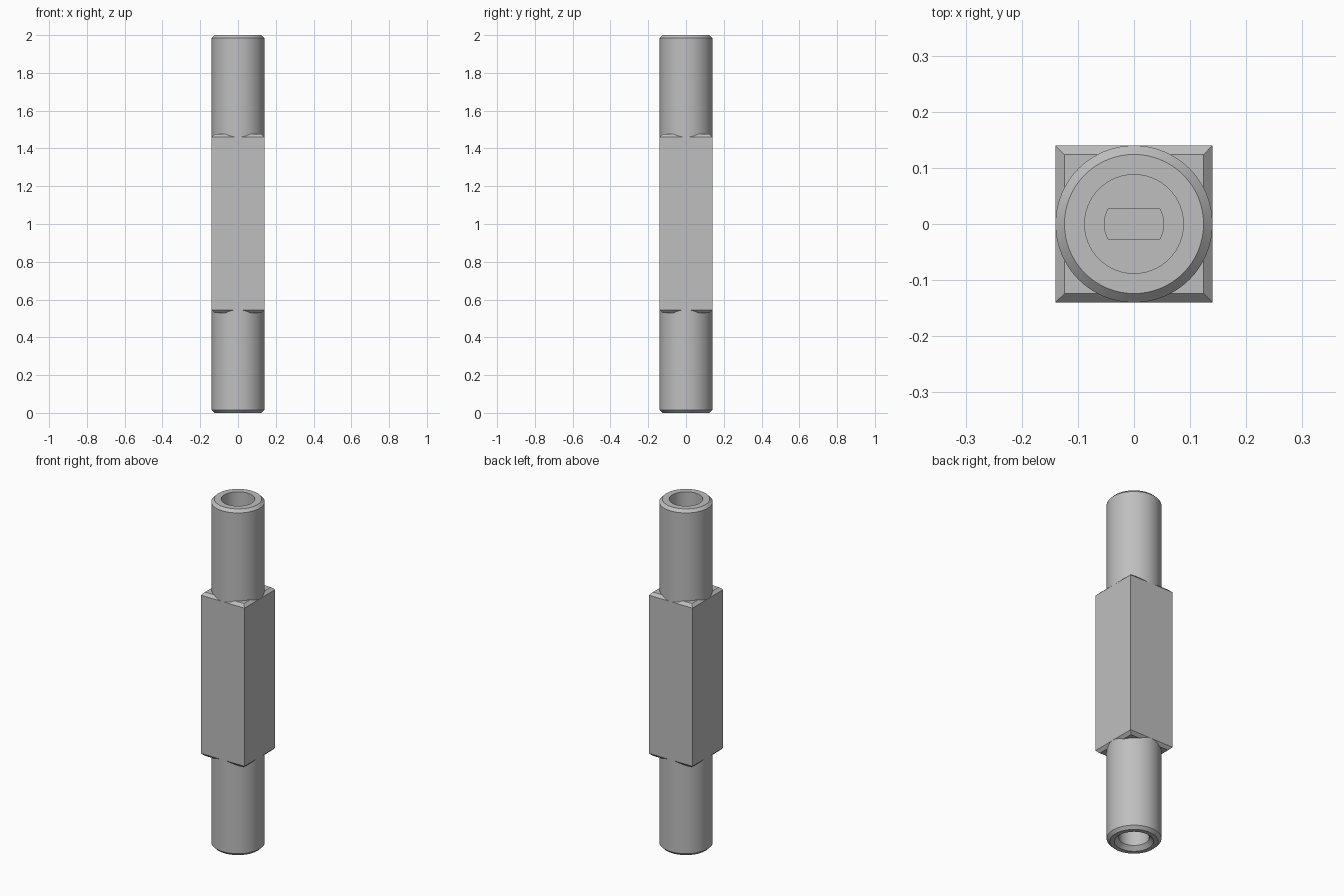
import bpy, bmesh, math

old = bpy.data.objects.get("Cube")
if old:
    bpy.data.objects.remove(old, do_unlink=True)

steel = bpy.data.materials.new("plain grey steel")
steel.use_nodes = True
GREY = (0.52, 0.52, 0.52, 1)
steel.diffuse_color = GREY
steel.node_tree.nodes["Principled BSDF"].inputs["Base Color"].default_value = GREY

SEGMENTS = 64
HALF = 0.14      # half width of the square block, and stud radius
CHAMFER = 0.016


def make_object(name, bm):
    bmesh.ops.recalc_face_normals(bm, faces=bm.faces)
    mesh = bpy.data.meshes.new(name)
    bm.to_mesh(mesh)
    bm.free()
    mesh.materials.append(steel)
    obj = bpy.data.objects.new(name, mesh)
    bpy.context.collection.objects.link(obj)
    return obj


def loft(name, rings):
    """Join equal-sized vertex rings into a closed solid."""
    bm = bmesh.new()
    loops = [[bm.verts.new(p) for p in ring] for ring in rings]
    for a, b in zip(loops, loops[1:]):
        for i in range(len(a)):
            j = (i + 1) % len(a)
            bm.faces.new((a[i], a[j], b[j], b[i]))
    bm.faces.new(loops[0])
    bm.faces.new(loops[-1])
    return make_object(name, bm)


def circle(r, z):
    step = math.tau / SEGMENTS
    return [(r * math.cos(i * step), r * math.sin(i * step), z) for i in range(SEGMENTS)]


def square(h, z):
    return [(-h, -h, z), (h, -h, z), (h, h, z), (-h, h, z)]


def slot(r, flat, z):
    """Circle cut off by two parallel flats."""
    a = math.asin(flat / r)
    angles = [-a + 2 * a * i / 8 for i in range(9)]
    angles += [t + math.pi for t in angles]
    return [(r * math.cos(t), r * math.sin(t), z) for t in angles]


def smooth(obj):
    bpy.ops.object.select_all(action="DESELECT")
    obj.select_set(True)
    bpy.context.view_layer.objects.active = obj
    bpy.ops.object.shade_smooth_by_angle(angle=math.radians(30))


# Square middle block with chamfered ends
BOTTOM, TOP = 0.53, 1.476
loft("square_block", [
    square(HALF - CHAMFER, BOTTOM), square(HALF, BOTTOM + CHAMFER),
    square(HALF, TOP - CHAMFER), square(HALF - CHAMFER, TOP)])

# Upper stud: chamfered rim and a blind bore
FLOOR = 1.6
outer = [(HALF, 1.42), (HALF, 2 - CHAMFER), (HALF - CHAMFER, 2)]
upper = loft("upper_stud", [circle(r, z) for r, z in outer + [(0.088, 2), (0.088, FLOOR)]])

# Flat-sided recess in the bore floor
cutter = loft("slot_cutter", [slot(0.053, 0.028, FLOOR - 0.06), slot(0.053, 0.028, FLOOR + 0.06)])
cutter.hide_render = True
cutter.hide_viewport = True
cut = upper.modifiers.new("slot", "BOOLEAN")
cut.operation = "DIFFERENCE"
cut.object = cutter
cut.solver = "EXACT"

# Lower stud: countersunk blind bore
bore = [(0.1, 2), (0.078, 1.978), (0.078, FLOOR)]
lower = loft("lower_stud", [circle(r, 2 - z) for r, z in outer + bore])

for stud in (upper, lower):
    smooth(stud)
